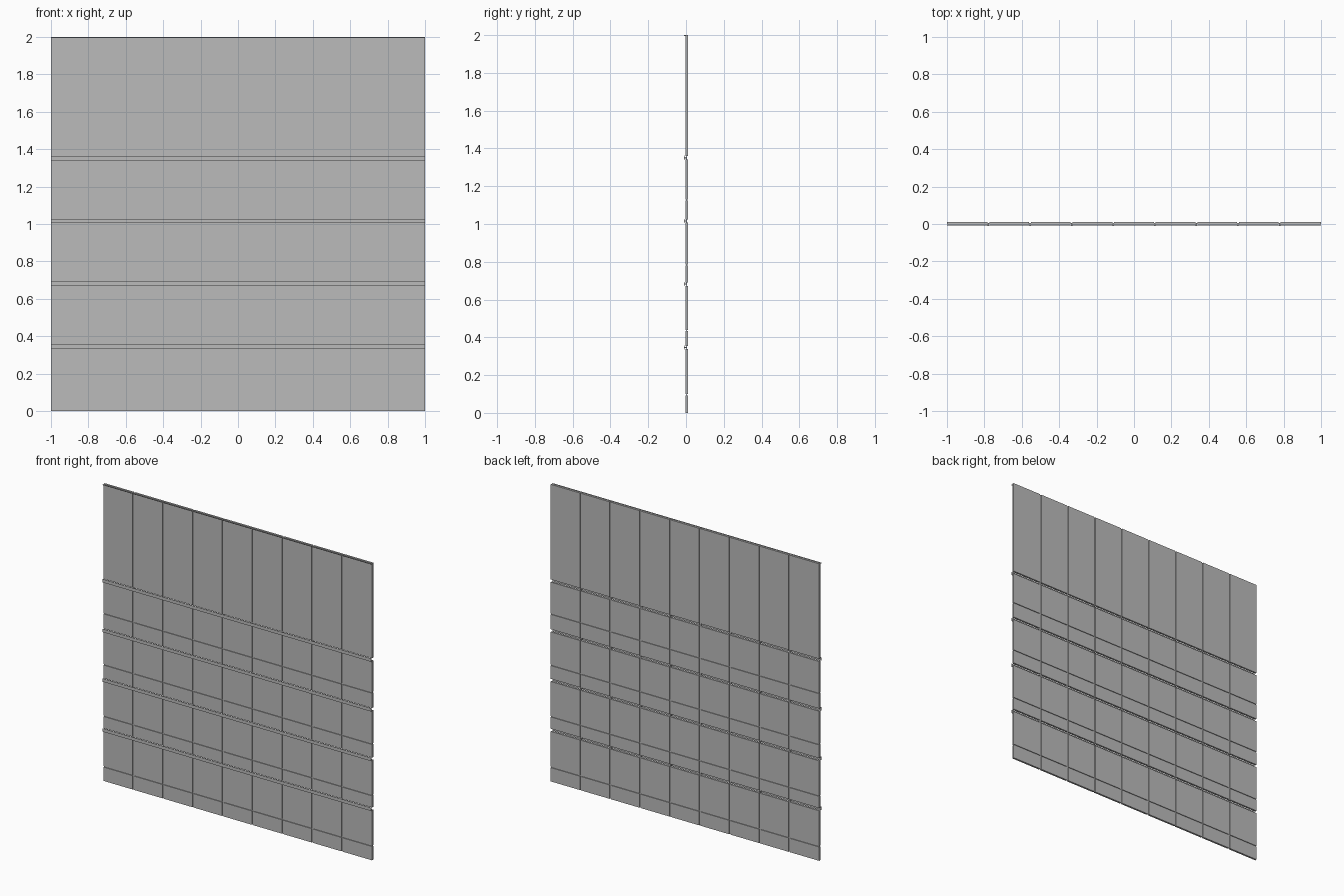
import bpy
import bmesh
from mathutils import Matrix

cube = bpy.data.objects.get("Cube")
if cube:
    bpy.data.objects.remove(cube, do_unlink=True)

# One flat grey for the whole facade
grey = bpy.data.materials.new("metal grey")
grey.use_nodes = True
colour = (0.5, 0.5, 0.5, 1)
grey.diffuse_color = colour
grey.node_tree.nodes["Principled BSDF"].inputs["Base Color"].default_value = colour


def build(name, boxes):
    """Make one object from boxes given as (low corner, high corner)."""
    bm = bmesh.new()
    for low, high in boxes:
        size = [h - l for l, h in zip(low, high)]
        mid = [(h + l) / 2 for l, h in zip(low, high)]
        bmesh.ops.create_cube(
            bm, size=1, matrix=Matrix.Translation(mid) @ Matrix.Diagonal((*size, 1)))
    mesh = bpy.data.meshes.new(name)
    bm.to_mesh(mesh)
    bm.free()
    mesh.materials.append(grey)
    obj = bpy.data.objects.new(name, mesh)
    bpy.context.collection.objects.link(obj)
    return obj


BAYS = 9
GAP = 0.010        # vertical joint width
FRONT, BACK = -0.002, 0.011
STRIP_FRONT, STRIP_BACK = 0.003, 0.006
RAIL_FRONT, RAIL_BACK = -0.011, -0.008
rails = [0.346, 0.682, 1.016, 1.351]
seams = [0.096, 0.437, 0.783, 1.128]
joints_x = [-1 + 2 * i / BAYS for i in range(1, BAYS)]

# Panels between the joints; wide slots behind rails, narrow ones at seams
cuts = sorted([(z, 0.009) for z in rails] + [(z, 0.003) for z in seams])
bottoms = [0] + [z + half for z, half in cuts]
tops = [z - half for z, half in cuts] + [2]
lefts = [-1] + [x + GAP / 2 for x in joints_x]
rights = [x - GAP / 2 for x in joints_x] + [1]
build("wall_panels", [((l, FRONT, b), (r, BACK, t))
                      for l, r in zip(lefts, rights)
                      for b, t in zip(bottoms, tops)])

# Recessed strips that close the joints
build("vertical_joint_strips", [((x - GAP / 2, STRIP_FRONT, 0),
                                 (x + GAP / 2, STRIP_BACK, 2)) for x in joints_x])
build("horizontal_joint_strips", [((l, STRIP_FRONT, z - 0.003), (r, STRIP_BACK, z + 0.003))
                                  for z in seams for l, r in zip(lefts, rights)])

# Rails standing in front of the panels, and the top trim
build("front_rails", [((-1, RAIL_FRONT, z - 0.011), (1, RAIL_BACK, z + 0.011))
                      for z in rails])
build("top_trim", [((-1, RAIL_FRONT, 1.995), (1, RAIL_BACK, 2))])

# Small brackets joining rails to the joint strips
build("rail_brackets", [((x - 0.004, RAIL_BACK, z - 0.003), (x + 0.004, STRIP_FRONT, z + 0.003))
                        for x in joints_x for z in rails])
build("trim_brackets", [((x - 0.004, RAIL_BACK, 1.996), (x + 0.004, STRIP_FRONT, 2))
                        for x in joints_x])
